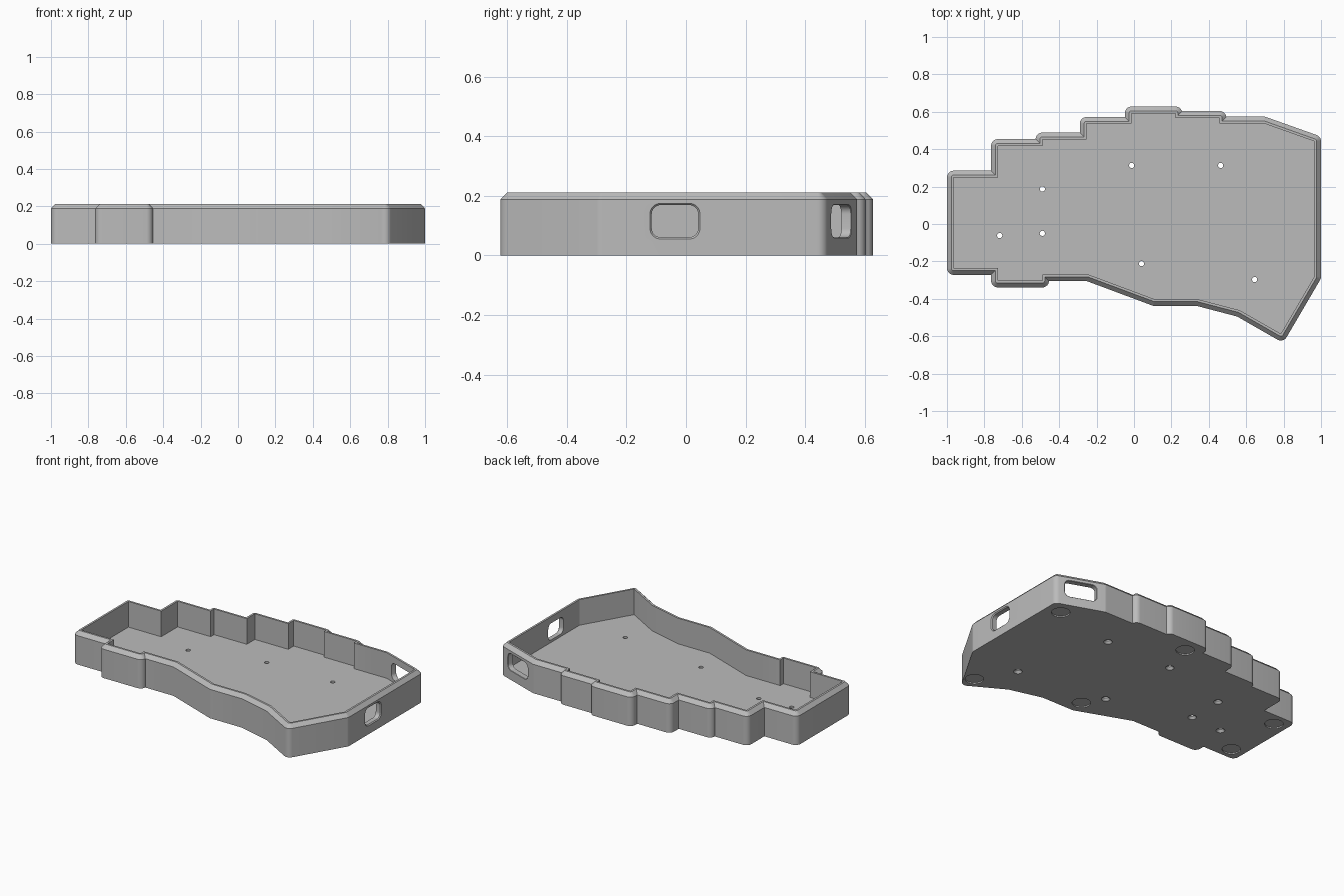
import bpy, bmesh, math
from mathutils import Vector, Matrix

cube = bpy.data.objects.get("Cube")
if cube:
    bpy.data.objects.remove(cube, do_unlink=True)

WALL, HEIGHT, SHOULDER, FLOOR = 0.036, 0.212, 0.188, 0.045

# Inner pocket outline, clockwise from the left
POCKET = [(-.964, .249), (-.728, .249), (-.728, .418), (-.49, .418), (-.49, .453),
          (-.254, .453), (-.254, .536), (-.013, .536), (-.013, .592), (.222, .592),
          (.222, .568), (.458, .568), (.458, .538), (.694, .538), (.964, .442),
          (.964, -.281), (.785, -.587), (.565, -.461), (.34, -.402), (.11, -.402),
          (-.244, -.27), (-.49, -.27), (-.49, -.303), (-.728, -.303), (-.728, -.236),
          (-.964, -.236)]


def offset(points, d, steps=8):
    """Grow a clockwise outline by d, rounding outer corners and mitring inner ones."""
    pts = [Vector(p) for p in points]
    n = len(pts)
    dirs = [(pts[(i + 1) % n] - pts[i]).normalized() for i in range(n)]
    norms = [Vector((-e.y, e.x)) for e in dirs]
    convex = [dirs[i - 1].cross(dirs[i]) < 0 for i in range(n)]
    ring = []
    for i, p in enumerate(pts):
        a, b = norms[i - 1], norms[i]
        if not convex[i]:
            ring.append(p + (a + b) * d / (1 + a.dot(b)))
            continue
        sweep = -math.acos(max(-1, min(1, a.dot(b))))
        for k in range(steps + 1):
            q = p + Matrix.Rotation(sweep * k / steps, 2) @ a * d
            # Keep roundings clear of the neighbouring short steps
            for corner, edge in ((i - 1, i - 2), ((i + 1) % n, (i + 1) % n)):
                if not convex[corner]:
                    gap = d - (q - pts[corner]).dot(norms[edge])
                    q = q + norms[edge] * max(0, gap)
            ring.append(q)
    return ring


def loft(bm, rings, matrix=Matrix()):
    """Skin a closed solid through (outline, z) rings with equal point counts."""
    loops = [[bm.verts.new(matrix @ Vector((p.x, p.y, z))) for p in ring]
             for ring, z in rings]
    for low, high in zip(loops, loops[1:]):
        for i in range(len(low)):
            bm.faces.new((low[i - 1], low[i], high[i], high[i - 1]))
    bm.faces.new(loops[0])
    bm.faces.new(loops[-1])


def make_object(name, bm):
    bmesh.ops.remove_doubles(bm, verts=bm.verts, dist=0.0002)
    bmesh.ops.recalc_face_normals(bm, faces=bm.faces)
    mesh = bpy.data.meshes.new(name)
    bm.to_mesh(mesh)
    bm.free()
    obj = bpy.data.objects.new(name, mesh)
    bpy.context.collection.objects.link(obj)
    return obj


def circle(r, n=24):
    return [Vector((r * math.cos(math.tau * i / n), r * math.sin(math.tau * i / n)))
            for i in range(n)]


# Tray: outer wall, chamfered rim, pocket and floor
bm = bmesh.new()
outer, rim, inner = (offset(POCKET, d) for d in (WALL, 0.013, 0))
loft(bm, [(outer, 0), (outer, SHOULDER), (rim, HEIGHT), (inner, HEIGHT), (inner, FLOOR)])
tray = make_object("keyboard_case_tray", bm)

cut = bmesh.new()

# Countersunk screw holes through the floor
for x, y in [(-.013, .313), (.463, .313), (-.49, .187), (-.718, -.062),
             (-.49, -.05), (.04, -.212), (.645, -.297)]:
    loft(cut, [(circle(.03), -.005), (circle(.014), .015), (circle(.014), .08)],
         Matrix.Translation((x, y, 0)))

# Shallow round recesses for rubber feet
for x, y in [(.9, .4), (.785, -.53), (.05, .53), (.12, -.34), (-.91, -.19), (-.91, .2)]:
    loft(cut, [(circle(.055, 32), -.01), (circle(.055, 32), .008)],
         Matrix.Translation((x, y, 0)))


def port(x, y, angle, width, height=.108, r=.03):
    """Rounded port through a wall whose outside faces along the given angle."""
    w, h = width / 2 - r, height / 2 - r
    box = [(-w, h), (w, h), (w, -h), (-w, -h)]
    place = (Matrix.Translation((x, y, .115)) @ Matrix.Rotation(angle, 4, 'Z')
             @ Matrix(((0, 0, 1, 0), (1, 0, 0, 0), (0, 1, 0, 0), (0, 0, 0, 1))))
    hole, flare = offset(box, r), offset(box, r + .012)
    loft(cut, [(hole, -.07), (hole, -.006), (flare, .006)], place)


# Side port and port in the slanted rear wall
port(1.0, -.037, 0, .156)
slant = math.atan2(.27, .096)
port(.836 + WALL * math.cos(slant), .4915 + WALL * math.sin(slant), slant, .2)

cutter = make_object("opening_cutter", cut)
cutter.hide_render = True
mod = tray.modifiers.new("openings", 'BOOLEAN')
mod.operation, mod.solver, mod.object = 'DIFFERENCE', 'EXACT', cutter
bpy.context.view_layer.objects.active = tray
tray.select_set(True)
cutter.select_set(False)
bpy.ops.object.modifier_apply(modifier=mod.name)
bpy.data.objects.remove(cutter, do_unlink=True)

# Plain grey finish, smooth roundings with crisp edges
grey = bpy.data.materials.new("plain_grey")
grey.use_nodes = True
colour = (.5, .5, .5, 1)
grey.diffuse_color = colour
grey.node_tree.nodes["Principled BSDF"].inputs["Base Color"].default_value = colour
tray.data.materials.clear()
tray.data.materials.append(grey)
bpy.ops.object.shade_smooth_by_angle(angle=math.radians(30))
